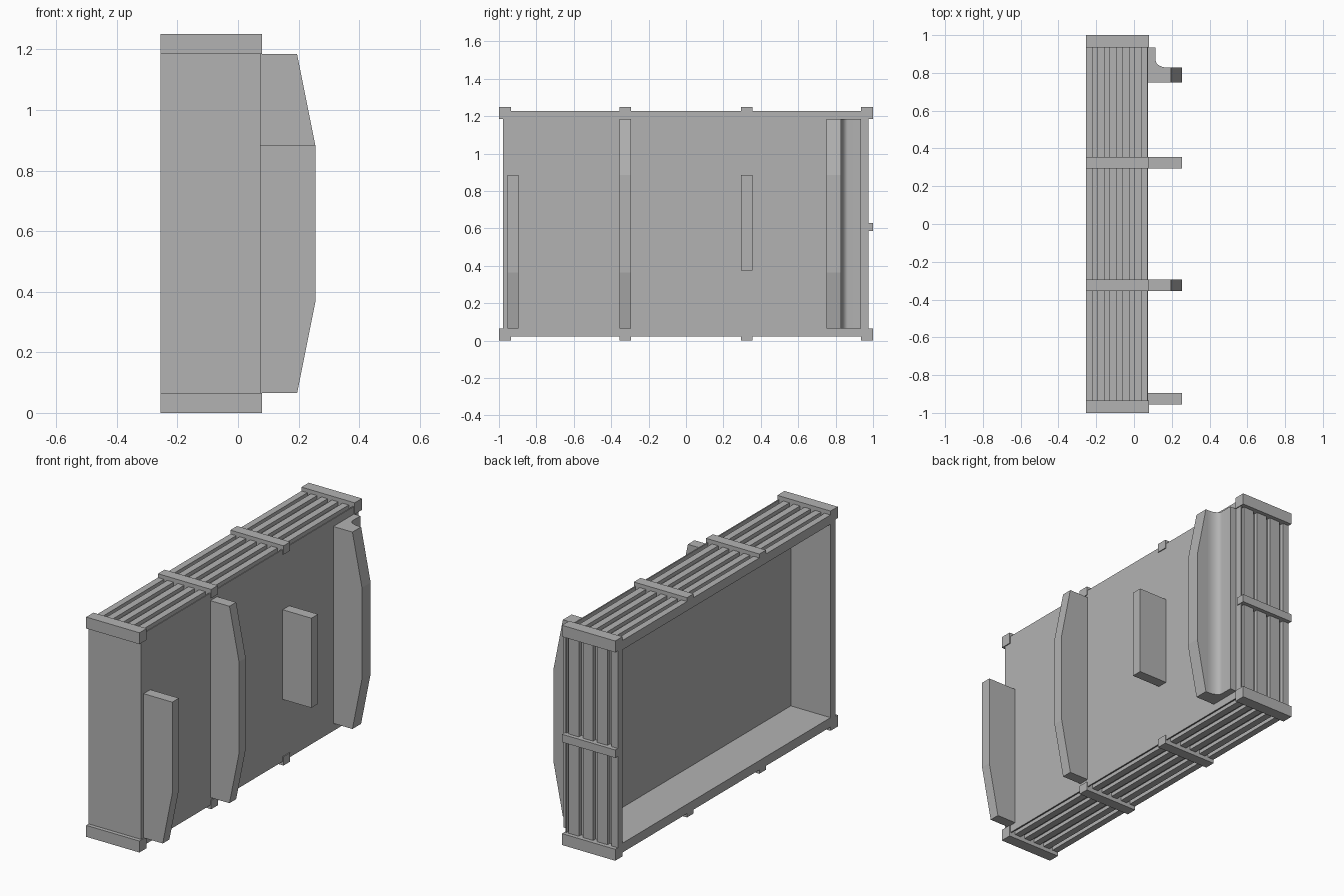
import bpy
import bmesh
from math import cos, sin, pi, radians

if "Cube" in bpy.data.objects:
    bpy.data.objects.remove(bpy.data.objects["Cube"])

grey = bpy.data.materials.new("mid_grey")
grey.use_nodes = True
grey.diffuse_color = (0.45, 0.45, 0.45, 1)
grey.node_tree.nodes["Principled BSDF"].inputs["Base Color"].default_value = (0.45, 0.45, 0.45, 1)

H = 1.25                      # total height
BACK, FACE, FLANGE = -0.255, 0.075, 0.08


def finish(name, bm):
    bmesh.ops.recalc_face_normals(bm, faces=bm.faces)
    mesh = bpy.data.meshes.new(name)
    bm.to_mesh(mesh)
    bm.free()
    mesh.materials.append(grey)
    ob = bpy.data.objects.new(name, mesh)
    bpy.context.collection.objects.link(ob)
    return ob


def box(name, x, y, z):
    bm = bmesh.new()
    bmesh.ops.create_cube(bm, size=1)
    for v in bm.verts:
        for i, (lo, hi) in enumerate((x, y, z)):
            v.co[i] = hi if v.co[i] > 0 else lo
    return finish(name, bm)


def prism(name, points, offset):
    """Extrude a closed outline by an offset vector."""
    bm = bmesh.new()
    face = bm.faces.new([bm.verts.new(p) for p in points])
    new = bmesh.ops.extrude_face_region(bm, geom=[face])["geom"]
    bmesh.ops.translate(bm, vec=offset,
                        verts=[g for g in new if isinstance(g, bmesh.types.BMVert)])
    return finish(name, bm)


def flip(span):
    return (H - span[1], H - span[0])


# Shell: closed panel, walls and open side
box("main_panel", (-0.005, FACE), (-0.96, 0.955), (0.045, 1.205))
box("front_wall", (BACK, FACE), (-0.978, -0.935), (0.025, 1.225))
box("rear_wall", (BACK, FACE), (0.935, 0.955), (0.045, 1.205))

# Long ribs on top and bottom, with raised edges
top_ribs = [(BACK, -0.218), (0.068, FACE)]
top_ribs += [(-0.196 + 0.0665 * i, -0.157 + 0.0665 * i) for i in range(4)]
for side, turn in (("top", lambda s: s), ("bottom", flip)):
    box(side + "_wall", (BACK, FACE), (-0.955, 0.955), turn((1.175, 1.207)))
    for i, x in enumerate(top_ribs):
        box(f"{side}_rib_{i}", x, (-0.96, 0.96), turn((1.2, 1.228)))
    for end, y in (("front", (-1, -0.935)), ("rear", (0.935, 1))):
        box(f"{end}_{side}_flange", (BACK, FLANGE), y, turn((1.185, H)))
    for end, y in (("front", (-0.355, -0.295)), ("rear", (0.295, 0.355))):
        box(f"{end}_{side}_band", (BACK, FLANGE), y, turn((1.2, H)))

# Upright ribs on the rear end and their cross band
rear_ribs = [(BACK, -0.215), (0.068, FACE)]
rear_ribs += [(-0.19 + 0.09 * i, -0.125 + 0.09 * i) for i in range(3)]
for i, x in enumerate(rear_ribs):
    box(f"rear_rib_{i}", x, (0.95, 0.977), (0.04, 1.21))
box("rear_cross_band", (BACK, FLANGE), (0.95, 1), (0.585, 0.63))

# Fins standing on the closed panel
LOW = [(0.07, 0.065), (0.195, 0.065), (0.255, 0.365)]
tall = LOW + [(x, H - z) for x, z in reversed(LOW)]
short = LOW + [(0.255, 0.885), (0.07, 0.885)]
for name, outline, y, width in (("short_fin", short, -0.955, 0.06),
                                ("middle_fin", tall, -0.355, 0.06),
                                ("rear_fin", tall, 0.75, 0.078)):
    prism(name, [(x, y, z) for x, z in outline], (0, width, 0))
box("block_fin", (0.07, 0.255), (0.295, 0.355), (0.375, 0.885))

# Curved foot blending the rear fin into the panel
arc = [(0.18 - 0.065 * cos(a), 0.865 - 0.037 * sin(a))
       for a in (pi / 2 * i / 10 for i in range(11))]
plan = [(0.07, 0.935), (0.115, 0.935)] + arc + [(0.18, 0.8), (0.07, 0.8)]
foot = prism("rear_fin_foot", [(x, y, 0.065) for x, y in plan], (0, 0, H - 0.13))
bpy.context.view_layer.objects.active = foot
foot.select_set(True)
bpy.ops.object.shade_smooth_by_angle(angle=radians(30))
